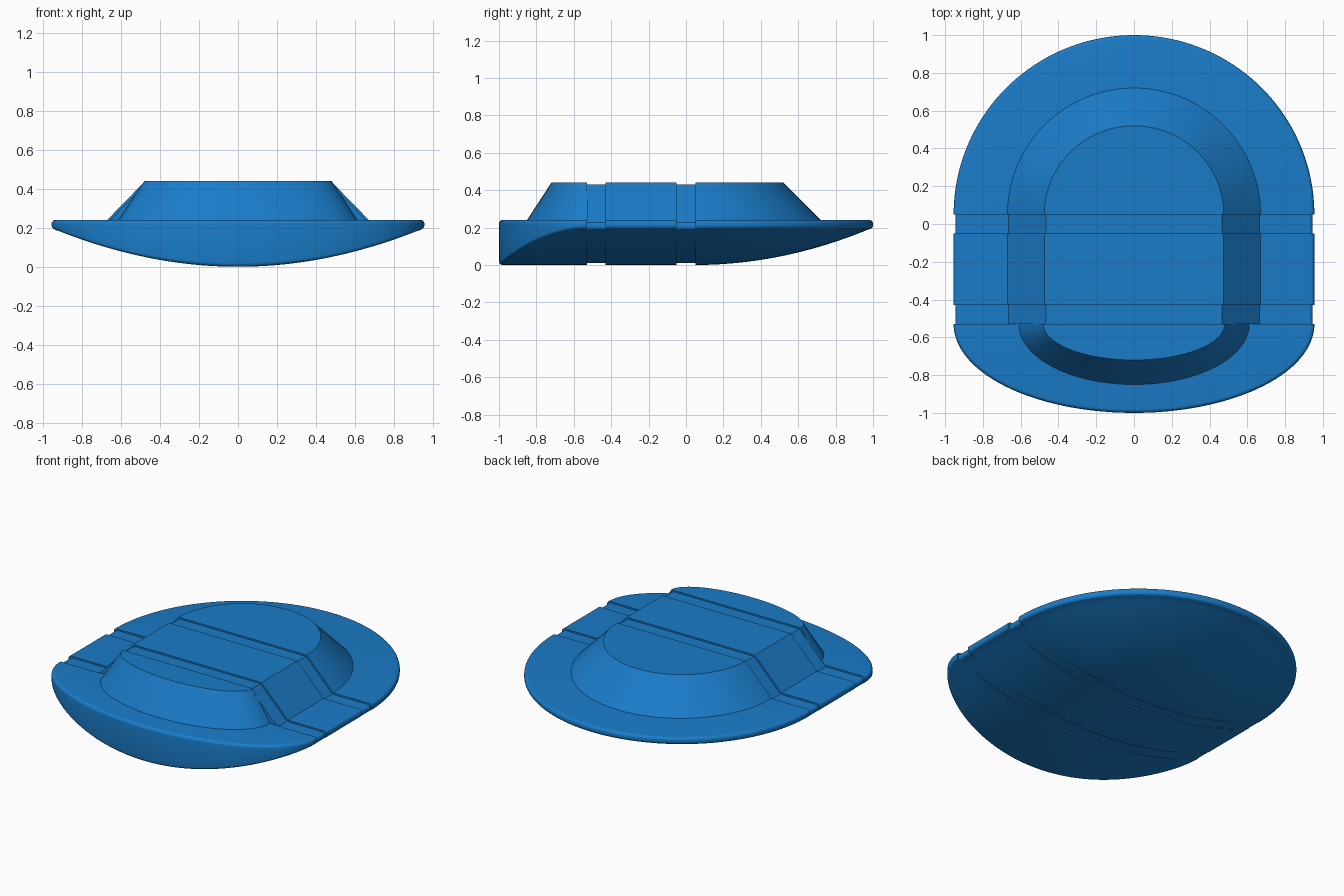
import bpy, bmesh
from math import sin, cos, pi, radians

if "Cube" in bpy.data.objects:
    bpy.data.objects.remove(bpy.data.objects["Cube"])

A = 0.955          # half width of the hull
DECK, TOP = 0.24, 0.44
R = 0.02           # rim rounding
REAR, FRONT = 0.05, -0.53
N = 96

mat = bpy.data.materials.new("blue")
mat.diffuse_color = (0.01, 0.20, 0.58, 1)
mat.use_nodes = True
mat.node_tree.nodes["Principled BSDF"].inputs["Base Color"].default_value = mat.diffuse_color


def belly(x):
    return 0.2 * (x / A) ** 2


def loft(name, rings):
    """Skin closed rings of points and cap both ends."""
    bm = bmesh.new()
    vs = [[bm.verts.new(p) for p in ring] for ring in rings]
    n = len(vs[0])
    for a, b in zip(vs, vs[1:]):
        for i in range(n):
            j = (i + 1) % n
            bm.faces.new((a[i], a[j], b[j], b[i]))
    bm.faces.new(vs[0])
    bm.faces.new(vs[-1])
    bmesh.ops.remove_doubles(bm, verts=bm.verts, dist=1e-5)
    bmesh.ops.dissolve_degenerate(bm, edges=bm.edges, dist=1e-6)
    bmesh.ops.recalc_face_normals(bm, faces=bm.faces)
    me = bpy.data.meshes.new(name)
    bm.to_mesh(me)
    bm.free()
    me.materials.append(mat)
    ob = bpy.data.objects.new(name, me)
    bpy.context.collection.objects.link(ob)
    bpy.ops.object.select_all(action='DESELECT')
    ob.select_set(True)
    bpy.context.view_layer.objects.active = ob
    bpy.ops.object.shade_smooth_by_angle(angle=radians(30))
    return ob


# rim cross-section: (distance in from the outline, height measure) pairs
ARC = [k * pi / 10 for k in range(6)]


def rim(bottom):
    low = [(R * (1 - sin(t)), bottom + R * (1 - cos(t))) for t in ARC]
    high = [(R * (1 - cos(t)), DECK - R + R * sin(t)) for t in ARC]
    return low + high


# half profile of the hull from keel to deck centre
half = [((A - R) * k / 24, belly((A - R) * k / 24)) for k in range(24)]
half += [(A - d, z) for d, z in rim(belly(A - R))] + [(0, DECK)]


def prism(name, side, y0, y1):
    outline = side + [(-x, z) for x, z in reversed(side) if x > 1e-6]
    loft(name, [[(x, y, z) for x, z in outline] for y in (y0, y1)])


# round rear of the hull: half profile swept around half a turn
k = (1 - REAR) / A
loft("hull_rear", [[(x * cos(t), REAR + k * x * sin(t), z) for x, z in half]
                   for t in (pi * i / N for i in range(N + 1))])

# blunt front: straight-running belly trimmed by an elliptical outline
B = 1 + FRONT
rings = []
for i in range(N + 1):
    t = pi * i / N
    xin = (A - R) * cos(t)
    ring = [(xin, FRONT, belly(xin))]
    for d, z in rim(belly(xin)):
        ring.append(((A - d) * cos(t), FRONT - (B - d) * sin(t), z))
    ring.append((xin, FRONT, DECK))
    rings.append(ring)
loft("hull_front", rings)

# straight middle, with two bands sunk slightly below the surface
G = 0.01
sunk = [(x * (A - G) / A, G + z * (DECK - 2 * G) / DECK) for x, z in half]
cabin = [(0, DECK), (0.67, DECK), (0.475, TOP), (0, TOP)]
cabin_sunk = [(0, DECK - G), (0.665, DECK - G), (0.467, TOP - G), (0, TOP - G)]
for tag, y0, y1, hull, top in (
        ("groove_rear", -0.05, REAR, sunk, cabin_sunk),
        ("middle", -0.43, -0.05, half, cabin),
        ("groove_front", FRONT, -0.43, sunk, cabin_sunk)):
    prism("hull_" + tag, hull, y0, y1)
    prism("raised_top_" + tag, top, y0, y1)


# sloped half-round ends of the raised top
def raised_end(name, y0, base, top):
    rings = []
    for i in range(N // 2 + 1):
        t = pi * i / (N // 2)
        ring = [(0, y0, DECK)]
        ring += [(a * cos(t), y0 + b * sin(t), z)
                 for (a, b), z in ((base, DECK), (top, TOP))]
        rings.append(ring + [(0, y0, TOP)])
    loft(name, rings)


raised_end("raised_top_rear", REAR, (0.67, 0.67), (0.475, 0.47))
raised_end("raised_top_front", FRONT, (0.61, -0.32), (0.48, -0.19))
